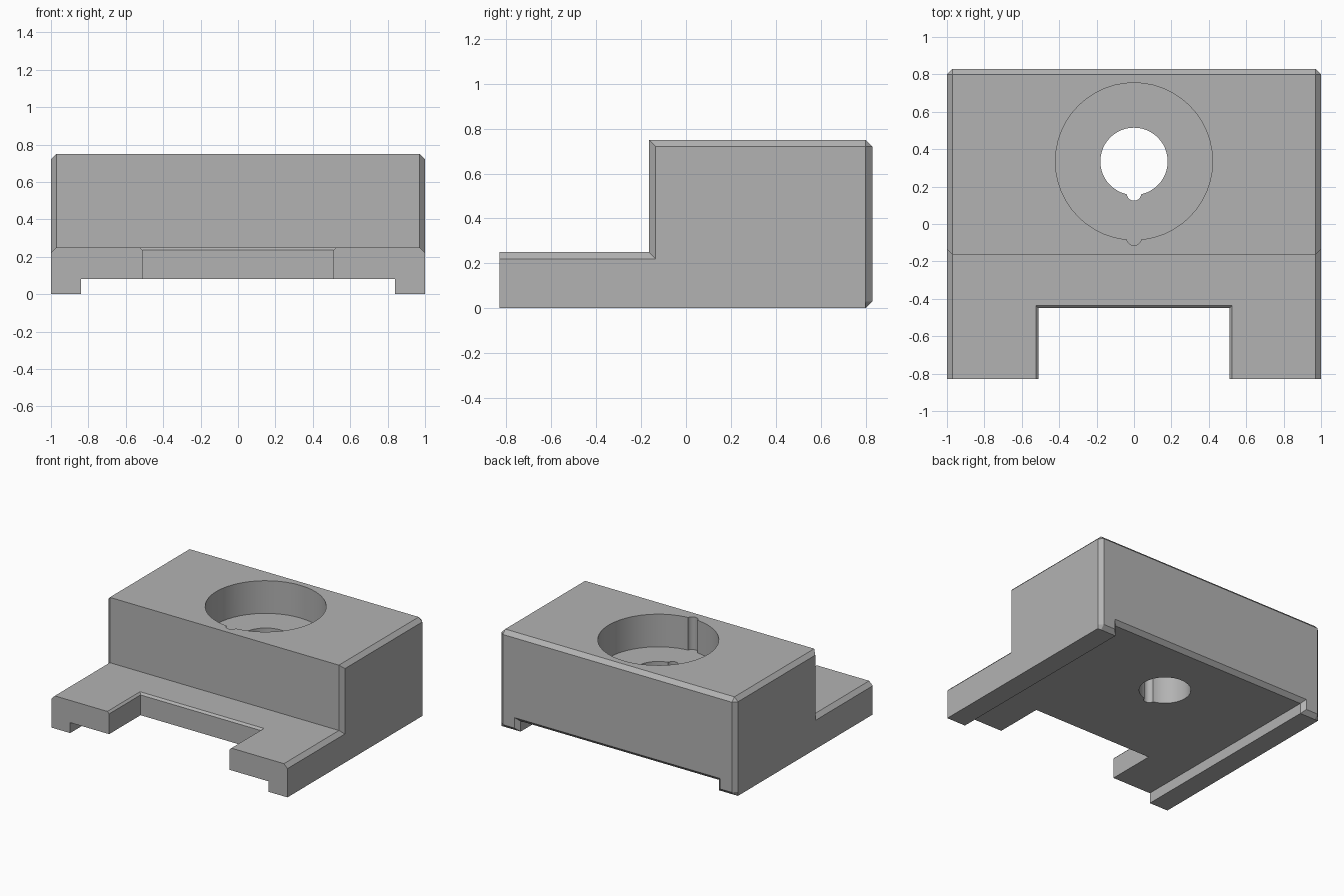
import bpy
import bmesh
from math import radians

cube = bpy.data.objects.get("Cube")
if cube:
    bpy.data.objects.remove(cube, do_unlink=True)

grey = bpy.data.materials.new("plain_grey")
grey.use_nodes = True
colour = (0.45, 0.45, 0.45, 1)
grey.diffuse_color = colour
grey.node_tree.nodes["Principled BSDF"].inputs["Base Color"].default_value = colour


def loft(name, loops):
    """Join matching loops of points into a closed solid."""
    bm = bmesh.new()
    rings = [[bm.verts.new(p) for p in loop] for loop in loops]
    for a, b in zip(rings, rings[1:]):
        for i in range(len(a)):
            j = (i + 1) % len(a)
            bm.faces.new((a[i], a[j], b[j], b[i]))
    bm.faces.new(rings[0])
    bm.faces.new(rings[-1])
    bmesh.ops.remove_doubles(bm, verts=bm.verts, dist=0.0001)
    bmesh.ops.recalc_face_normals(bm, faces=bm.faces)
    mesh = bpy.data.meshes.new(name)
    bm.to_mesh(mesh)
    bm.free()
    obj = bpy.data.objects.new(name, mesh)
    bpy.context.collection.objects.link(obj)
    mesh.materials.append(grey)
    return obj


def cylinder(name, radius, y, bottom, top, sides):
    bpy.ops.mesh.primitive_cylinder_add(
        vertices=sides, radius=radius, depth=top - bottom,
        location=(0, y, (bottom + top) / 2))
    obj = bpy.context.object
    obj.name = name
    obj.data.materials.append(grey)
    return obj


def cut(target, cutter):
    cutter.hide_render = True
    mod = target.modifiers.new("cut", "BOOLEAN")
    mod.operation = "DIFFERENCE"
    mod.solver = "EXACT"
    mod.object = cutter
    bpy.context.view_layer.objects.active = target
    bpy.ops.object.modifier_apply(modifier=mod.name)
    bpy.data.objects.remove(cutter, do_unlink=True)


# Stepped body: full profile in the middle, inset profile on the side faces
c = 0.03
front, back, step, low, high = -0.83, 0.83, -0.165, 0.25, 0.75
full = [(front, 0), (back - c, 0), (back, c), (back, high - c),
        (back - c, high), (step, high), (step, low), (front, low)]
inset = [(front, 0), (back - c, 0), (back - c, c), (back - c, high - c),
         (back - c, high - c), (step + c, high - c), (step + c, low - c),
         (front, low - c)]
sections = [(-1, inset), (c - 1, full), (1 - c, full), (1, inset)]
body = loft("stepped_clamp_body",
            [[(x, y, z) for y, z in prof] for x, prof in sections])

# Underside channel, flared at the back edge
channel = []
for y, grow in ((front - 0.1, 0), (back - c, 0), (back + c, 2 * c)):
    w, h = 0.84 + grow, 0.08 + grow
    channel.append([(-w, y, -0.1), (w, y, -0.1), (w, y, h), (-w, y, h)])
cut(body, loft("channel_cutter", channel))

# Front slot with a small chamfer round its top edge
slot = []
for z, grow in ((-0.1, 0), (low - 0.015, 0), (low + 0.03, 0.045)):
    w, y = 0.51 + grow, -0.45 + grow
    slot.append([(-w, -1, z), (w, -1, z), (w, y, z), (-w, y, z)])
cut(body, loft("slot_cutter", slot))

# Counterbore and through hole, each with a round key groove
centre = 0.335
for name, radius, bottom in (("counterbore", 0.42, 0.5), ("through_hole", 0.18, -0.1)):
    cut(body, cylinder(name, radius, centre, bottom, high + 0.1, 48))
    cut(body, cylinder(name + "_groove", 0.04, centre - radius + 0.01,
                       bottom, high + 0.1, 20))

bpy.ops.object.select_all(action="DESELECT")
body.select_set(True)
bpy.context.view_layer.objects.active = body
bpy.ops.object.shade_smooth_by_angle(angle=radians(22))
